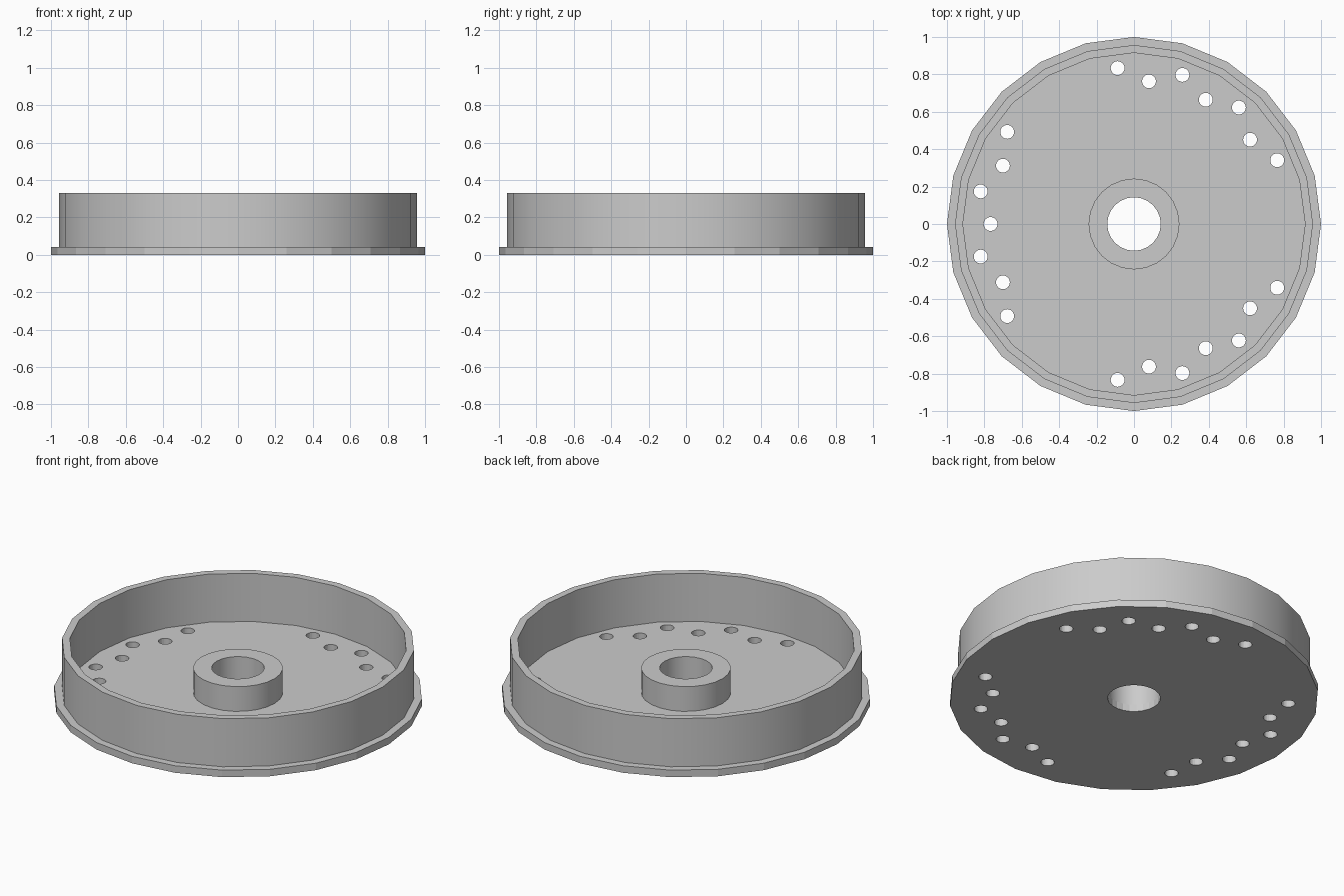
import bpy, bmesh
from math import cos, sin, tau, radians

if "Cube" in bpy.data.objects:
    bpy.data.objects.remove(bpy.data.objects["Cube"])

SIDES = 24
FLOOR, RIM_TOP, HUB_TOP = 0.042, 0.33, 0.19
BORE = 0.143

grey = bpy.data.materials.new("plain grey")
grey.use_nodes = True
grey.diffuse_color = (0.6, 0.6, 0.6, 1)
grey.node_tree.nodes["Principled BSDF"].inputs["Base Color"].default_value = (0.6, 0.6, 0.6, 1)


def make_object(name, bm, smooth=False):
    bmesh.ops.recalc_face_normals(bm, faces=bm.faces)
    mesh = bpy.data.meshes.new(name)
    bm.to_mesh(mesh)
    bm.free()
    mesh.materials.append(grey)
    obj = bpy.data.objects.new(name, mesh)
    bpy.context.collection.objects.link(obj)
    if smooth:
        bpy.ops.object.select_all(action='DESELECT')
        obj.select_set(True)
        bpy.context.view_layer.objects.active = obj
        bpy.ops.object.shade_smooth_by_angle(angle=radians(30))
    return obj


def ring(name, outer, inner, bottom, top, smooth=False):
    """Closed ring with a rectangular cross-section."""
    bm = bmesh.new()
    section = [(outer, bottom), (outer, top), (inner, top), (inner, bottom)]
    loops = [[bm.verts.new((r * cos(tau * i / SIDES), r * sin(tau * i / SIDES), z))
              for i in range(SIDES)] for r, z in section]
    for k, a in enumerate(loops):
        b = loops[(k + 1) % len(loops)]
        for i in range(SIDES):
            j = (i + 1) % SIDES
            bm.faces.new((a[i], a[j], b[j], b[i]))
    return make_object(name, bm, smooth)


# Flanged base, outer wall and centre hub
base = ring("base_plate", 1.0, BORE, 0, FLOOR)
ring("rim_wall", 0.957, 0.915, FLOOR, RIM_TOP, smooth=True)
ring("centre_hub", 0.243, BORE, FLOOR, HUB_TOP, smooth=True)

# Small holes on a 12 degree pitch, staggered between two circles
steps = list(range(2, 9)) + list(range(12, 19)) + list(range(22, 29))
bm = bmesh.new()
for k in steps:
    radius = 0.767 if k % 2 else 0.838
    angle = radians(12 * k)
    made = bmesh.ops.create_cone(bm, cap_ends=True, segments=SIDES,
                                 radius1=0.037, radius2=0.037, depth=0.2)
    bmesh.ops.translate(bm, verts=made["verts"],
                        vec=(radius * cos(angle), radius * sin(angle), 0))
cutter = make_object("hole_cutter", bm)
cutter.hide_render = True
cutter.hide_set(True)

cut = base.modifiers.new("holes", 'BOOLEAN')
cut.operation = 'DIFFERENCE'
cut.solver = 'EXACT'
cut.object = cutter
